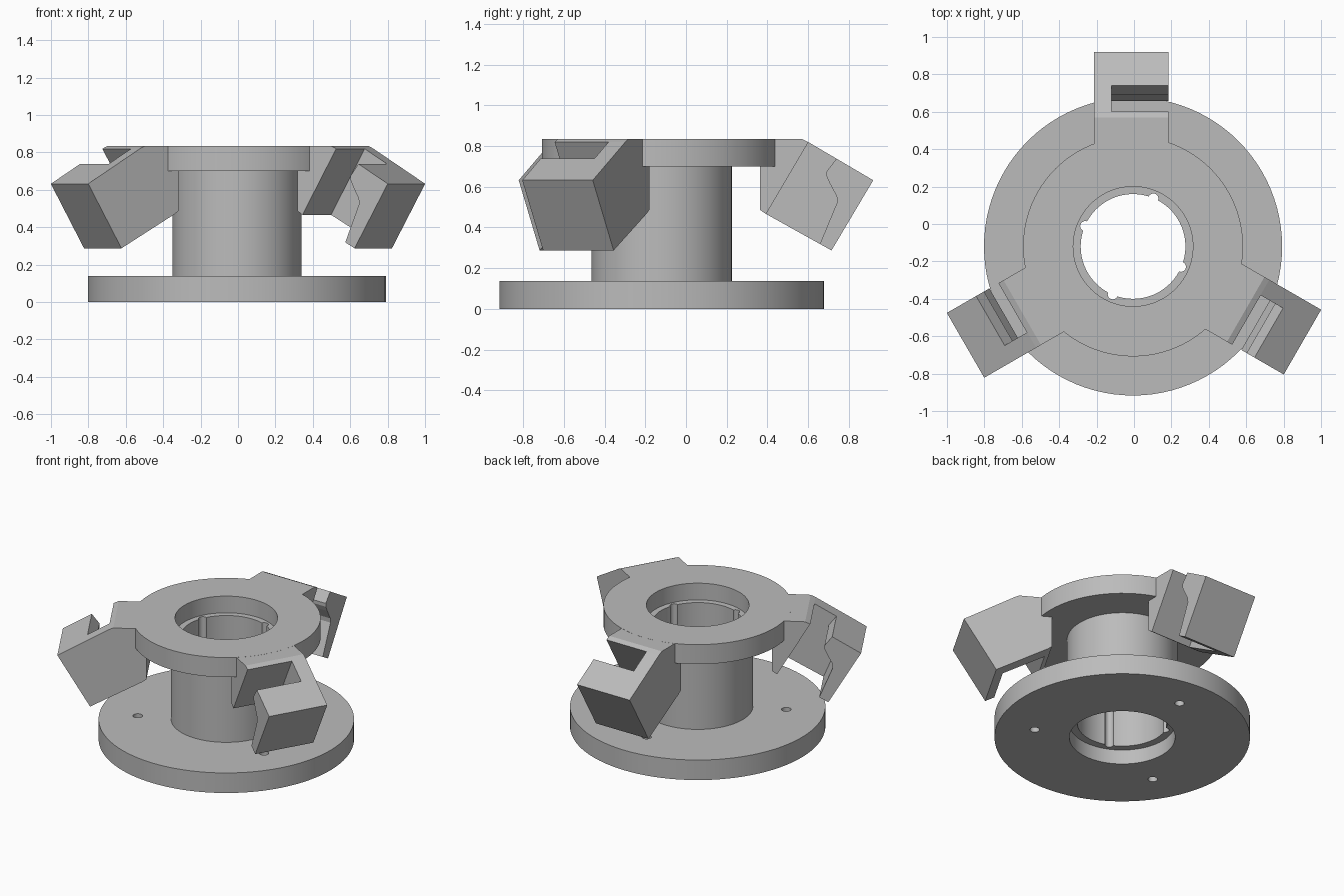
import bpy, bmesh, math
from mathutils import Matrix, Vector

if "Cube" in bpy.data.objects:
    bpy.data.objects.remove(bpy.data.objects["Cube"], do_unlink=True)

CENTRE = Vector((-0.005, -0.12, 0))

grey = bpy.data.materials.new("plain grey")
grey.use_nodes = True
colour = (0.5, 0.5, 0.5, 1)
grey.diffuse_color = colour
grey.node_tree.nodes["Principled BSDF"].inputs["Base Color"].default_value = colour


def finish(bm, name):
    bmesh.ops.recalc_face_normals(bm, faces=bm.faces)
    mesh = bpy.data.meshes.new(name)
    bm.to_mesh(mesh)
    bm.free()
    obj = bpy.data.objects.new(name, mesh)
    obj.location = CENTRE
    mesh.materials.append(grey)
    bpy.context.collection.objects.link(obj)
    return obj


def lathe(name, profile, steps=96):
    """Spin a closed (radius, z) outline about the vertical axis."""
    bm = bmesh.new()
    rings = []
    for i in range(steps):
        a = math.tau * i / steps
        rings.append([bm.verts.new((r * math.cos(a), r * math.sin(a), z)) for r, z in profile])
    n = len(profile)
    for i in range(steps):
        a, b = rings[i], rings[(i + 1) % steps]
        for j in range(n):
            k = (j + 1) % n
            bm.faces.new((a[j], b[j], b[k], a[k]))
    return finish(bm, name)


def prism(name, profile, t0, t1, angle):
    """Extrude a (radius, z) outline sideways and turn it to the given angle."""
    bm = bmesh.new()
    face = bm.faces.new([bm.verts.new((r, t0, z)) for r, z in profile])
    moved = bmesh.ops.extrude_face_region(bm, geom=[face])["geom"]
    verts = [g for g in moved if isinstance(g, bmesh.types.BMVert)]
    bmesh.ops.translate(bm, verts=verts, vec=(0, t1 - t0, 0))
    bm.transform(Matrix.Rotation(angle, 4, "Z"))
    return finish(bm, name)


def posts(name, radius, reach, angles, z0, z1):
    """Vertical cylinders placed around the axis, used as cutters."""
    bm = bmesh.new()
    for a in angles:
        a = math.radians(a)
        place = Matrix.Translation((reach * math.cos(a), reach * math.sin(a), (z0 + z1) / 2))
        bmesh.ops.create_cone(bm, cap_ends=True, segments=20, radius1=radius,
                              radius2=radius, depth=z1 - z0, matrix=place)
    return finish(bm, name)


def cut(obj, cutter):
    mod = obj.modifiers.new("cut", "BOOLEAN")
    mod.operation = "DIFFERENCE"
    mod.solver = "EXACT"
    mod.object = cutter
    bpy.context.view_layer.objects.active = obj
    bpy.ops.object.modifier_apply(modifier=mod.name)
    bpy.data.objects.remove(cutter, do_unlink=True)


# Flanged hub: base disc, column, top flange and stepped bore in one turning
hub = lathe("flanged_hub", [
    (0.33, 0), (0.797, 0), (0.797, 0.138), (0.345, 0.138), (0.345, 0.7),
    (0.588, 0.7), (0.588, 0.835), (0.32, 0.835), (0.32, 0.72),
    (0.28, 0.72), (0.28, 0.1), (0.33, 0.1)])
cut(hub, posts("bore_grooves", 0.027, 0.278, (67, 157, 247, 337), 0.05, 0.76))
cut(hub, posts("base_holes", 0.03, 0.555, (90, 210, 330), -0.1, 0.3))

bpy.ops.object.select_all(action="DESELECT")
hub.select_set(True)
bpy.context.view_layer.objects.active = hub
bpy.ops.object.shade_smooth_by_angle(angle=math.radians(30))

# Clamp arms: tilted blocks, each with a shaped slot open on one side
BLOCK = [(0.483, 0.8345), (0.69, 0.8345), (0.72, 0.82), (1.04, 0.632),
         (0.835, 0.287), (0.51, 0.468), (0.483, 0.487)]
# Slot outline in the tilted frame: along the slope, then across it
SLOT = [(0, 0.1), (0, -0.5), (0.31, -0.5), (0.302, -0.4), (0.272, -0.185),
        (0.255, -0.16), (0.193, -0.122), (0.162, -0.1), (0.15, -0.08),
        (0.16, 0), (0.16, 0.1)]
tilt = math.radians(30.5)
c, s = math.cos(tilt), math.sin(tilt)
slot = [(0.722 + u * c + w * s, 0.82 - u * s + w * c) for u, w in SLOT]

for name, degrees in (("back", 90), ("front_right", 210), ("front_left", 330)):
    a = math.radians(degrees)
    arm = prism(name + "_clamp_arm", BLOCK, -0.19, 0.21, a)
    cut(arm, prism("slot_cutter", slot, -0.3, 0.115, a))
